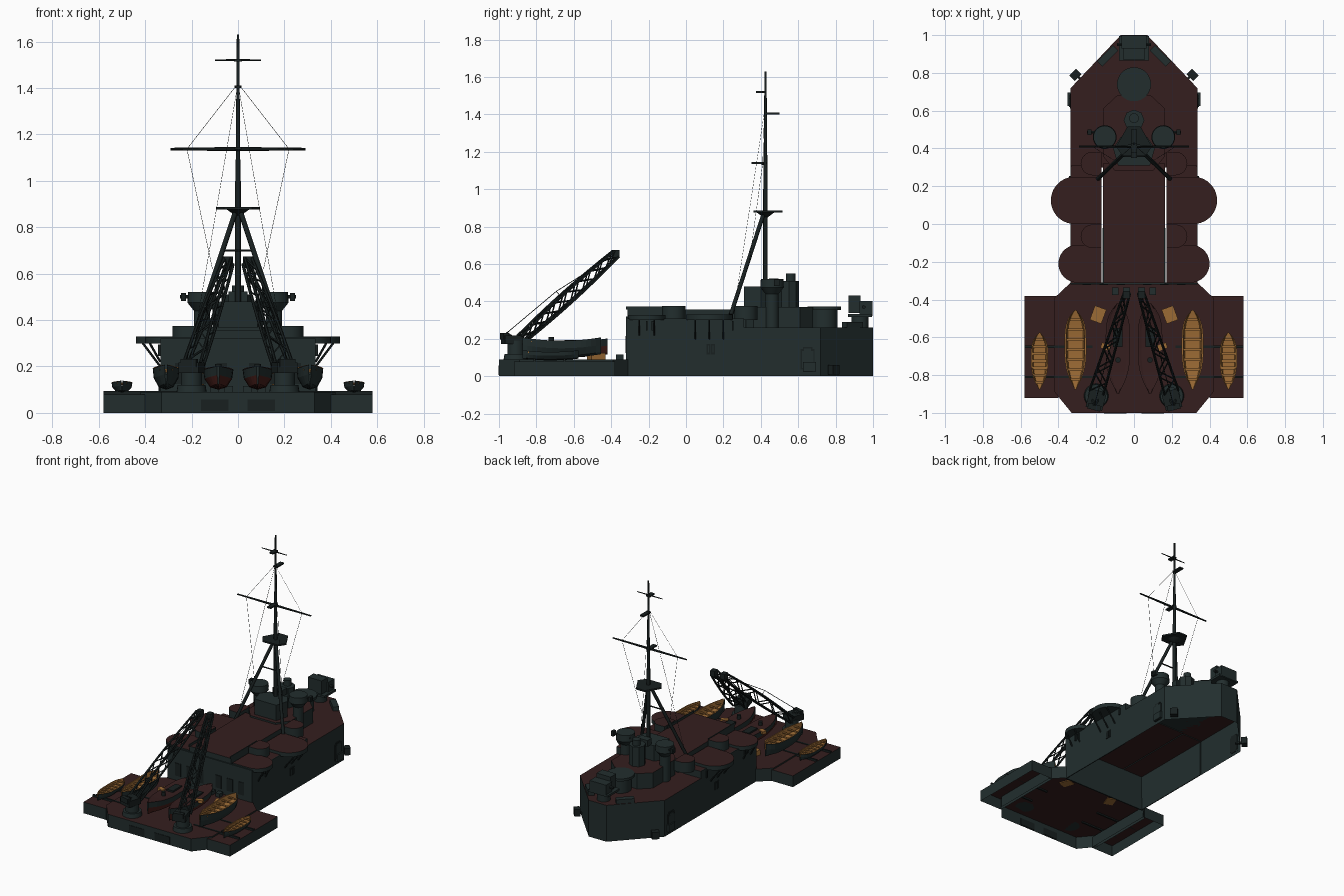
import bpy, bmesh, math
from mathutils import Vector, Matrix

cube = bpy.data.objects.get("Cube")
if cube:
    bpy.data.objects.remove(cube, do_unlink=True)


def material(name, rgb):
    m = bpy.data.materials.new(name)
    m.use_nodes = True
    m.diffuse_color = (*rgb, 1)
    m.node_tree.nodes["Principled BSDF"].inputs["Base Color"].default_value = (*rgb, 1)
    return m


STEEL = material("slate steel", (0.016, 0.027, 0.027))
DECK = material("deck red", (0.035, 0.013, 0.013))
WOOD = material("boat wood", (0.33, 0.145, 0.035))
RED = material("boat bottom red", (0.06, 0.013, 0.010))
BLACK = material("dark metal", (0.009, 0.014, 0.014))


def finish(name, bm, mats, smooth=False):
    me = bpy.data.meshes.new(name)
    bm.to_mesh(me)
    bm.free()
    ob = bpy.data.objects.new(name, me)
    bpy.context.collection.objects.link(ob)
    for m in mats:
        me.materials.append(m)
    if smooth:
        bpy.context.view_layer.objects.active = ob
        ob.select_set(True)
        bpy.ops.object.shade_smooth_by_angle(angle=math.radians(40))
        ob.select_set(False)
    return ob


def prism(name, pts, z0, z1, mats=(STEEL, DECK), hollow=False, open_front=False, red_floor=False):
    """Extruded outline; last material on top, optionally without floor or front wall."""
    bm = bmesh.new()
    low = bm.faces.new([bm.verts.new((x, y, z0)) for x, y in pts])
    ext = bmesh.ops.extrude_face_region(bm, geom=[low], use_keep_orig=True)
    verts = [v for v in ext["geom"] if isinstance(v, bmesh.types.BMVert)]
    bmesh.ops.translate(bm, verts=verts, vec=(0, 0, z1 - z0))
    bmesh.ops.recalc_face_normals(bm, faces=bm.faces)
    gone = [f for f in bm.faces if hollow and f.normal.z < -0.9 or open_front and f.normal.y < -0.9]
    bmesh.ops.delete(bm, geom=gone, context="FACES_ONLY")
    for f in bm.faces:
        if f.normal.z > 0.9 or red_floor and f.normal.z < -0.9:
            f.material_index = len(mats) - 1
    return finish(name, bm, mats, len(pts) > 16)


def mirrored(half):
    """Close a right-hand outline across the centre line."""
    return half + [(-x, y) for x, y in reversed(half)]


def rect(x0, x1, y0, y1):
    return [(x0, y0), (x1, y0), (x1, y1), (x0, y1)]


def disc(x, y, r, n=32):
    return [(x + r * math.cos(2 * math.pi * i / n), y + r * math.sin(2 * math.pi * i / n)) for i in range(n)]


def tab(s, x_in, x_c, y, r, n=20):
    """Round-ended platform outline reaching outboard from the centre line."""
    arc = [(s * (x_c + r * math.cos(a)), y + r * math.sin(a))
           for a in (math.pi * (i / n - 0.5) for i in range(n + 1))]
    return [(s * x_in, y - r)] + arc + [(s * x_in, y + r)]


def box(name, c, size, mat=STEEL, turn=0):
    bm = bmesh.new()
    bmesh.ops.create_cube(bm, size=1, matrix=Matrix.Translation(c) @ Matrix.Rotation(turn, 4, "Z")
                          @ Matrix.Diagonal((*size, 1)))
    return finish(name, bm, [mat])


def cone(name, x, y, z0, z1, r0, r1, mat=STEEL, n=24):
    bm = bmesh.new()
    bmesh.ops.create_cone(bm, cap_ends=True, segments=n, radius1=r0, radius2=r1, depth=z1 - z0,
                          matrix=Matrix.Translation((x, y, (z0 + z1) / 2)))
    return finish(name, bm, [mat], True)


def beams(name, lines, r, mat=BLACK, n=6, taper=1):
    """Round bars joining pairs of points, in one object."""
    bm = bmesh.new()
    for p, q in lines:
        p, q = Vector(p), Vector(q)
        d = q - p
        bmesh.ops.create_cone(bm, cap_ends=True, segments=n, radius1=r, radius2=r * taper, depth=d.length,
                              matrix=Matrix.Translation((p + q) / 2) @ d.to_track_quat("Z", "Y").to_matrix().to_4x4())
    return finish(name, bm, [mat], True)


def boat(name, x, y, z, length, width, height, closed=False):
    """Lofted hull with rounded ends; open with thwarts, or decked with a red bottom."""
    bm = bmesh.new()
    rings, n = [], 16
    fill = 0.97 if closed else 0.55
    shape = [(1, 1), (0.92, 0.55), (0.55, 0.12), (0, 0), (-0.55, 0.12), (-0.92, 0.55), (-1, 1),
             (-0.85, 1), (-0.7, fill), (0.7, fill), (0.85, 1)]
    for i in range(n + 1):
        t = 2 * i / n - 1
        w = width / 2 * max(0.08, 1 - abs(t) ** (2.6 if t < 0 else 4.5))
        rings.append([bm.verts.new((x + a * w, y + t * length / 2, z + (b + 0.2 * t * t) * height))
                      for a, b in shape])
    m = len(shape)
    for a, b in zip(rings, rings[1:]):
        for k in range(m):
            f = bm.faces.new((a[k], a[(k + 1) % m], b[(k + 1) % m], b[k]))
            if k >= 6:
                f.material_index = 1
            elif closed and 1 <= k <= 4:
                f.material_index = 2
    bm.faces.new(rings[0])
    bm.faces.new(rings[-1])
    bmesh.ops.recalc_face_normals(bm, faces=bm.faces)
    finish(name, bm, [STEEL, DECK if closed else WOOD, RED])
    if not closed:
        for k in range(-3, 4):
            t = k / 4
            box(name + "_thwart", (x, y + t * length / 2, z + height * (0.85 + 0.2 * t * t)),
                (width * 0.85 * (1 - abs(t) ** 3), 0.014, 0.006), WOOD)


# Boat deck and hull shells, open underneath
prism("boat_deck", mirrored([(0.33, -1), (0.42, -0.89), (0.42, -0.39), (0.335, -0.31)]), 0, 0.09, hollow=True)
prism("stern_hull", mirrored([(0.335, 0.3), (0.335, 0.72), (0.07, 1.0)]), 0, 0.26, hollow=True, open_front=True)
prism("centre_deck", rect(-0.165, 0.165, -0.312, 0.32), 0.255, 0.358, red_floor=True)
prism("front_bulkhead", rect(-0.335, 0.335, -0.32, -0.312), 0.0, 0.32, (STEEL,))
prism("deckhouse", mirrored([(0.1, 0.28), (0.165, 0.36), (0.165, 0.61), (0.09, 0.68)]), 0.26, 0.37)
prism("gun_ring", disc(0, 0.74, 0.09), 0.355, 0.373, (STEEL,))
cone("gun_ring_trunk", 0, 0.74, 0.26, 0.36, 0.07, 0.07)

for s in (-1, 1):
    side = "left_" if s > 0 else "right_"
    prism(side + "wing", rect(s * 0.4, s * 0.58, -0.92, -0.38), 0, 0.08, hollow=True)
    prism(side + "side_deck", rect(s * 0.172, s * 0.334, -0.312, 0.31), 0.255, 0.31, red_floor=True)
    box(side + "hull_wall", (s * 0.332, -0.005, 0.155), (0.006, 0.615, 0.31))
    box(side + "deck_coaming", (s * 0.163, -0.17, 0.365), (0.006, 0.3, 0.018))
    prism(side + "large_sponson", tab(s, 0.172, 0.315, 0.125, 0.125), 0.3, 0.33)
    prism(side + "small_sponson", tab(s, 0.172, 0.3, -0.21, 0.1), 0.3, 0.328)
    for y in (-0.065, 0.32):
        prism(side + "pod", tab(s, 0.172, 0.22, y, 0.062), 0.3, 0.375)
    beams(side + "sponson_braces", [((s * 0.335, y, 0.2), (s * 0.41, y, 0.3)) for y in (0.05, 0.125, 0.2)]
          + [((s * 0.335, y, 0.22), (s * 0.38, y, 0.3)) for y in (-0.25, -0.17)], 0.005)
    # Hull side fittings
    for y, z, w, h in ((0.65, 0.09, 0.075, 0.11), (0.65, 0.09, 0.05, 0.135), (0.12, 0.145, 0.02, 0.055),
                       (0.145, 0.145, 0.02, 0.055)):
        box(side + "side_door", (s * 0.336, y, z), (0.008, w, h), BLACK)
        box(side + "side_door_panel", (s * 0.339, y, z), (0.008, w - 0.014, h - 0.018))
    for y in (-0.21, -0.18, 0.25):
        box(side + "side_post", (s * 0.338, y, 0.27), (0.012, 0.01, 0.05), BLACK)
    box(side + "fairlead", (s * 0.343, 0.66, 0.05), (0.018, 0.07, 0.05))
    box(side + "stern_lamp", (s * 0.31, 0.79, 0.035), (0.04, 0.05, 0.05), BLACK, s * math.pi / 4)
    box(side + "stern_lamp_arm", (s * 0.285, 0.77, 0.025), (0.06, 0.014, 0.014), BLACK, s * math.pi / 4)
    box(side + "quarter_screen", (s * 0.14, 0.89, 0.275), (0.12, 0.04, 0.03), STEEL, -s * math.pi / 4)
    box(side + "front_plate", (s * 0.1, -1, 0.033), (0.12, 0.006, 0.05), BLACK)
    for k in range(3):
        box(side + "bulkhead_door", (s * (0.07 + k * 0.09), -0.321, 0.17), (0.045, 0.006, 0.09), BLACK)
    # Searchlight directors
    cone(side + "director_stand", s * 0.155, 0.46, 0.26, 0.46, 0.035, 0.035)
    cone(side + "director_flare", s * 0.155, 0.46, 0.44, 0.475, 0.035, 0.063)
    cone(side + "director_drum", s * 0.155, 0.46, 0.475, 0.52, 0.063, 0.06)
    beams(side + "director_arms", [((s * 0.1, 0.485, 0.5), (s * 0.25, 0.485, 0.5))], 0.008)
    box(side + "director_end", (s * 0.235, 0.485, 0.5), (0.02, 0.03, 0.035), BLACK)
    # Cranes
    cx, cy = s * 0.2, -0.91
    cone(side + "crane_base", cx, cy, 0.09, 0.12, 0.065, 0.06)
    cone(side + "crane_post", cx, cy, 0.12, 0.19, 0.045, 0.045)
    box(side + "crane_cab", (cx, cy - 0.02, 0.195), (0.09, 0.1, 0.045), BLACK, s * 0.26)
    box(side + "crane_winch", (cx + s * 0.01, cy - 0.06, 0.215), (0.07, 0.03, 0.035), BLACK, s * 0.26)
    foot, tip = Vector((cx - s * 0.005, cy + 0.03, 0.2)), Vector((s * 0.04, -0.375, 0.655))
    along = (tip - foot).normalized()
    across = along.cross(Vector((0, 0, 1))).normalized()
    up = across.cross(along)
    bays = 8

    def node(i, a, b):
        t = i / bays
        return foot.lerp(tip, t) + across * a * (0.038 - 0.022 * t) \
            + up * b * (0.014 + 0.016 * math.sin(math.pi * min(1, t * 0.8 + 0.1)))

    corners = [(-1, -1), (1, -1), (1, 1), (-1, 1)]
    beams(side + "crane_chords", [(node(i, *c), node(i + 1, *c)) for i in range(bays) for c in corners], 0.007)
    lattice = []
    for i in range(bays):
        for k in range(4):
            a, b = corners[k], corners[(k + 1) % 4]
            lattice.append((node(i, *(a if i % 2 else b)), node(i + 1, *(b if i % 2 else a))))
    beams(side + "crane_lattice", lattice, 0.004, n=4)
    box(side + "crane_head", tip, (0.035, 0.04, 0.04), BLACK)
    back, mid = Vector((cx + s * 0.01, -0.96, 0.23)), foot.lerp(tip, 0.45) + up * 0.065
    beams(side + "crane_stays", [(back, mid), (mid, tip), (mid, mid - up * 0.05)], 0.002, n=4)
    beams(side + "crane_back_frame", [((cx + d, -0.9, 0.19), back) for d in (-0.03, 0.03)], 0.008)
    # Boats and deck gear
    boat(side + "cutter_boat", s * 0.31, -0.665, 0.1, 0.42, 0.115, 0.09)
    boat(side + "whaler_boat", s * 0.5, -0.725, 0.085, 0.30, 0.09, 0.045)
    boat(side + "steam_launch", s * 0.085, -0.66, 0.1, 0.48, 0.13, 0.085, closed=True)
    box(side + "launch_cabin", (s * 0.085, -0.6, 0.185), (0.05, 0.1, 0.02), BLACK)
    cone(side + "launch_funnel", s * 0.085, -0.72, 0.17, 0.21, 0.014, 0.014, BLACK, 12)
    box(side + "deck_locker", (s * 0.19, -0.48, 0.105), (0.065, 0.08, 0.04), WOOD, s * 0.35)
    box(side + "small_locker", (s * 0.15, -0.65, 0.18), (0.05, 0.03, 0.02), WOOD, s * 0.35)
    for y in (-0.65, -0.81):
        box(side + "boat_chock", (s * 0.4, y, 0.087), (0.36, 0.012, 0.014), BLACK)
    for x in (0.04, 0.1):
        box(side + "deck_hatch", (s * x, -0.355, 0.1), (0.035, 0.04, 0.03))

# Bridge tower
prism("bridge_base", mirrored([(0.085, 0.31), (0.11, 0.40), (0.07, 0.46)]), 0.36, 0.48, (STEEL,))
prism("conning_tower", disc(0, 0.55, 0.055, 8), 0.37, 0.51, (STEEL,))
cone("conning_cap", 0, 0.56, 0.51, 0.55, 0.026, 0.026)
box("bridge_sight", (0, 0.47, 0.5), (0.08, 0.05, 0.045))

# Stern gun mount
cone("stern_mount_base", 0, 0.93, 0.26, 0.32, 0.045, 0.045)
box("stern_mount_sill", (0, 0.93, 0.325), (0.16, 0.13, 0.015))
box("stern_mount_front", (0, 0.9, 0.385), (0.11, 0.065, 0.095))
box("stern_mount_rear", (0, 0.963, 0.362), (0.13, 0.07, 0.08))
beams("stern_mount_arms", [((-0.09, 0.95, 0.37), (0.09, 0.95, 0.37))], 0.01)

# Tripod mast, tops and yards
beams("main_mast", [((0, 0.425, 0.36), (0, 0.425, 1.0))], 0.012, n=12)
beams("topmast", [((0, 0.425, 1.0), (0, 0.425, 1.63))], 0.011, n=10, taper=0.5)
beams("tripod_legs", [((s * 0.19, 0.24, 0.33), (s * 0.01, 0.415, 0.87)) for s in (-1, 1)], 0.011, n=10)
beams("tripod_brace", [((-0.065, 0.36, 0.7), (0.065, 0.36, 0.7))], 0.005)
prism("fighting_top", mirrored([(0.06, 0.36), (0.095, 0.41), (0.035, 0.515)]), 0.876, 0.887, (BLACK,))
cone("fighting_top_bracket", 0, 0.425, 0.85, 0.878, 0.012, 0.05, BLACK, 8)
for z, y0, y1 in ((1.14, 0.35, 0.43), (1.405, 0.42, 0.5), (1.52, 0.375, 0.43)):
    box("mast_step", (0, (y0 + y1) / 2, z), (0.03, y1 - y0, 0.01), BLACK)
beams("lower_yard", [((0, 0.41, 1.137), (s * 0.29, 0.41, 1.137)) for s in (-1, 1)], 0.009, taper=0.6)
beams("upper_yard", [((0, 0.41, 1.52), (s * 0.1, 0.41, 1.52)) for s in (-1, 1)], 0.005, taper=0.6)
lines = []
for s in (-1, 1):
    head, arm = (0, 0.42, 1.42), (s * 0.22, 0.41, 1.137)
    lines += [(head, arm), (arm, (s * 0.11, 0.34, 0.62)), (head, (s * 0.18, 0.26, 0.37))]
beams("rigging", lines, 0.001, n=4)
